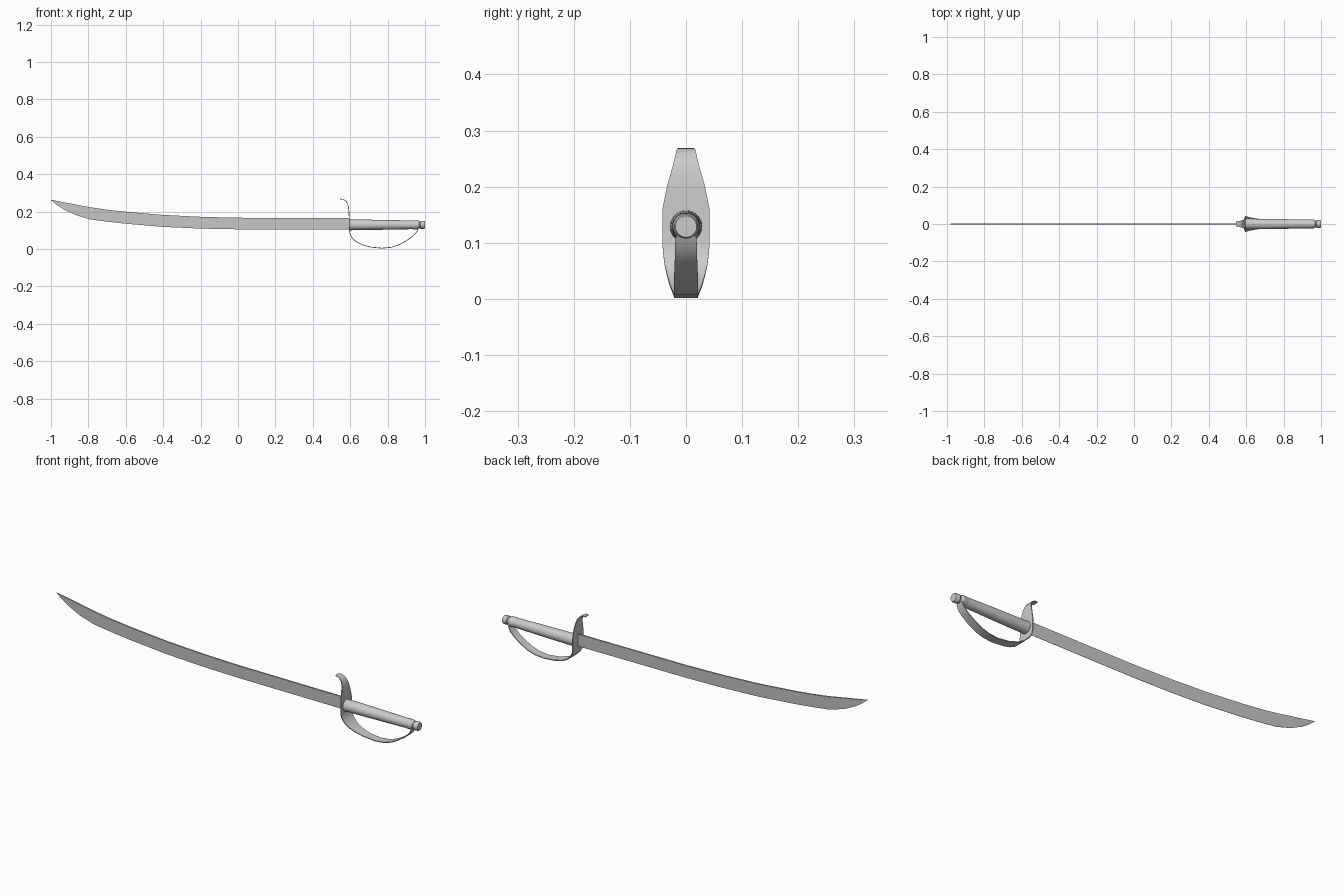
import bpy, bmesh, math
from mathutils import Vector


def finish(name, bm, angle=30):
    bmesh.ops.recalc_face_normals(bm, faces=bm.faces)
    mesh = bpy.data.meshes.new(name)
    bm.to_mesh(mesh)
    bm.free()
    ob = bpy.data.objects.new(name, mesh)
    bpy.context.collection.objects.link(ob)
    bpy.context.view_layer.objects.active = ob
    ob.select_set(True)
    bpy.ops.object.shade_smooth_by_angle(angle=math.radians(angle))
    ob.select_set(False)
    return ob


def skin(name, rings, angle=30):
    """Bridge equal-length closed rings and cap both ends."""
    bm = bmesh.new()
    vs = [[bm.verts.new(p) for p in r] for r in rings]
    n = len(rings[0])
    for a, b in zip(vs, vs[1:]):
        for i in range(n):
            j = (i + 1) % n
            bm.faces.new((a[i], a[j], b[j], b[i]))
    bm.faces.new(vs[0])
    bm.faces.new(vs[-1])
    return finish(name, bm, angle)


def turned(name, profile, z=0.129, sides=32):
    """Lathe (x, radius) pairs around the handle axis."""
    rings = []
    for x, r in profile:
        rings.append([(x, r * math.cos(2 * math.pi * i / sides),
                       z + r * math.sin(2 * math.pi * i / sides)) for i in range(sides)])
    return skin(name, rings)


# Blade: wedge section with thick spine on top and cutting edge below
# (x, spine z, edge z, half thickness)
blade = [(-1.0, 0.263, 0.261, 0.0005), (-0.965, 0.256, 0.233, 0.002),
         (-0.93, 0.249, 0.211, 0.003), (-0.87, 0.238, 0.182, 0.004),
         (-0.79, 0.223, 0.158, 0.004), (-0.7, 0.210, 0.146, 0.004),
         (-0.6, 0.199, 0.135, 0.004), (-0.4, 0.182, 0.118, 0.004),
         (-0.2, 0.172, 0.109, 0.004), (0.0, 0.167, 0.105, 0.004),
         (0.3, 0.166, 0.104, 0.004), (0.597, 0.165, 0.103, 0.004)]
skin("blade", [[(x, -t, s), (x, t, s), (x, t * 0.15, e), (x, -t * 0.15, e)]
               for x, s, e, t in blade])

# Guard: one bent strip, curling forward on top and sweeping back as a knuckle bow
# (x, z, half width)
guard = [(0.545, 0.267, 0.013), (0.560, 0.266, 0.016), (0.574, 0.259, 0.018),
         (0.584, 0.246, 0.021), (0.590, 0.228, 0.026), (0.593, 0.200, 0.034),
         (0.595, 0.160, 0.042), (0.595, 0.100, 0.042), (0.598, 0.083, 0.041),
         (0.610, 0.060, 0.038), (0.632, 0.039, 0.033), (0.665, 0.022, 0.028),
         (0.71, 0.010, 0.023), (0.77, 0.004, 0.021), (0.82, 0.009, 0.021),
         (0.86, 0.022, 0.021), (0.90, 0.044, 0.021), (0.935, 0.069, 0.020),
         (0.955, 0.089, 0.020), (0.966, 0.113, 0.018)]
rings = []
for i, (x, z, w) in enumerate(guard):
    a, b = guard[max(i - 1, 0)], guard[min(i + 1, len(guard) - 1)]
    d = Vector((b[0] - a[0], b[1] - a[1])).normalized() * 0.002
    nx, nz = -d.y, d.x
    rings.append([(x + nx, -w, z + nz), (x + nx, w, z + nz),
                  (x - nx, w, z - nz), (x - nx, -w, z - nz)])
skin("guard", rings, 40)

# Handle: collar, tapered grip, ferrule and pommel cap
turned("collar", [(0.596, 0.027), (0.599, 0.029), (0.609, 0.029), (0.612, 0.027)])
turned("grip", [(0.610, 0.0285), (0.70, 0.0275), (0.82, 0.0255), (0.938, 0.023)])
turned("ferrule", [(0.935, 0.023), (0.938, 0.0245), (0.962, 0.0235), (0.970, 0.018)])
turned("pommel", [(0.966, 0.016), (0.973, 0.017), (0.977, 0.021),
                  (0.994, 0.0215), (1.0, 0.019)])
